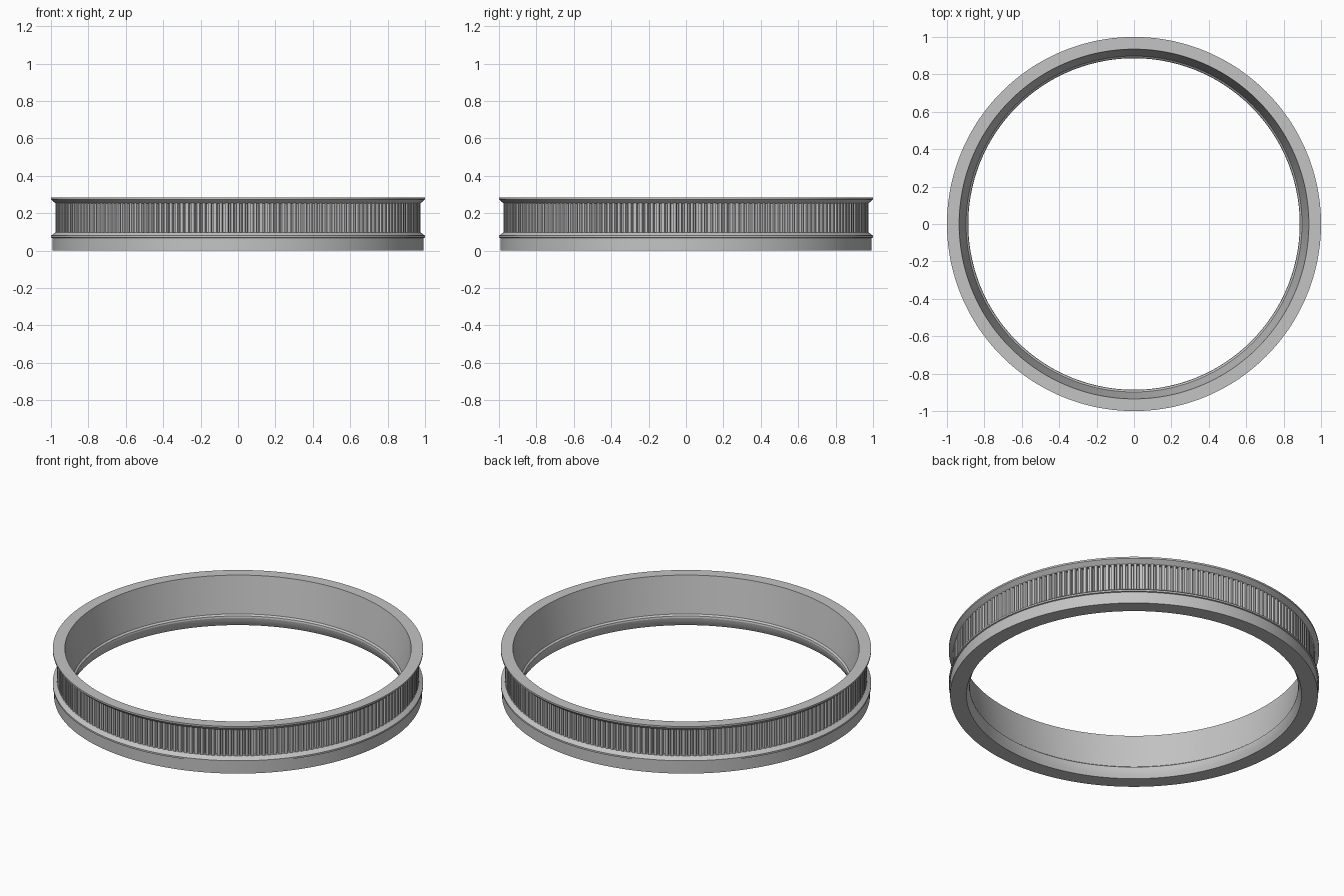
import bpy, bmesh
from math import cos, sin, pi, radians

cube = bpy.data.objects.get("Cube")
if cube:
    bpy.data.objects.remove(cube, do_unlink=True)

grey = bpy.data.materials.new("plain grey")
grey.use_nodes = True
colour = (0.55, 0.55, 0.55, 1)
grey.diffuse_color = colour
grey.node_tree.nodes["Principled BSDF"].inputs["Base Color"].default_value = colour


def finish(name, bm):
    bmesh.ops.recalc_face_normals(bm, faces=bm.faces)
    mesh = bpy.data.meshes.new(name)
    bm.to_mesh(mesh)
    bm.free()
    mesh.materials.append(grey)
    obj = bpy.data.objects.new(name, mesh)
    bpy.context.collection.objects.link(obj)
    bpy.ops.object.select_all(action="DESELECT")
    obj.select_set(True)
    bpy.context.view_layer.objects.active = obj
    bpy.ops.object.shade_smooth_by_angle(angle=radians(20))
    return obj


def lathe(name, profile, steps=240):
    """Revolve a closed (radius, height) profile around z."""
    bm = bmesh.new()
    rings = []
    for i in range(steps):
        a = 2 * pi * i / steps
        rings.append([bm.verts.new((r * cos(a), r * sin(a), z)) for r, z in profile])
    n = len(profile)
    for i in range(steps):
        p, q = rings[i], rings[(i + 1) % steps]
        for j in range(n):
            k = (j + 1) % n
            bm.faces.new((p[j], q[j], q[k], p[k]))
    return finish(name, bm)


# Ring body: bottom rim, lower and upper flanges, tapered bore with a small lip
lathe("pulley_ring", [
    (0.905, 0), (0.993, 0), (0.993, 0.068),
    (1.0, 0.070), (1.0, 0.080), (0.975, 0.098), (0.955, 0.098),
    (0.955, 0.252), (0.975, 0.252), (1.0, 0.274), (1.0, 0.284),
    (0.935, 0.284), (0.898, 0.070), (0.888, 0.062), (0.886, 0.052),
    (0.889, 0.035), (0.896, 0.018),
])

# Belt teeth: tapered blocks standing on the ring between the flanges
teeth = 200
pitch = 2 * pi / teeth
section = [(0.952, -0.36), (0.972, -0.31), (0.977, -0.24),
           (0.977, 0.24), (0.972, 0.31), (0.952, 0.36)]
bm = bmesh.new()
for i in range(teeth):
    low, high = [
        [bm.verts.new((r * cos((i + f) * pitch), r * sin((i + f) * pitch), z))
         for r, f in section]
        for z in (0.096, 0.254)]
    bm.faces.new(low)
    bm.faces.new(high)
    for j in range(len(section)):
        k = (j + 1) % len(section)
        bm.faces.new((low[j], low[k], high[k], high[j]))
finish("belt_teeth", bm)
